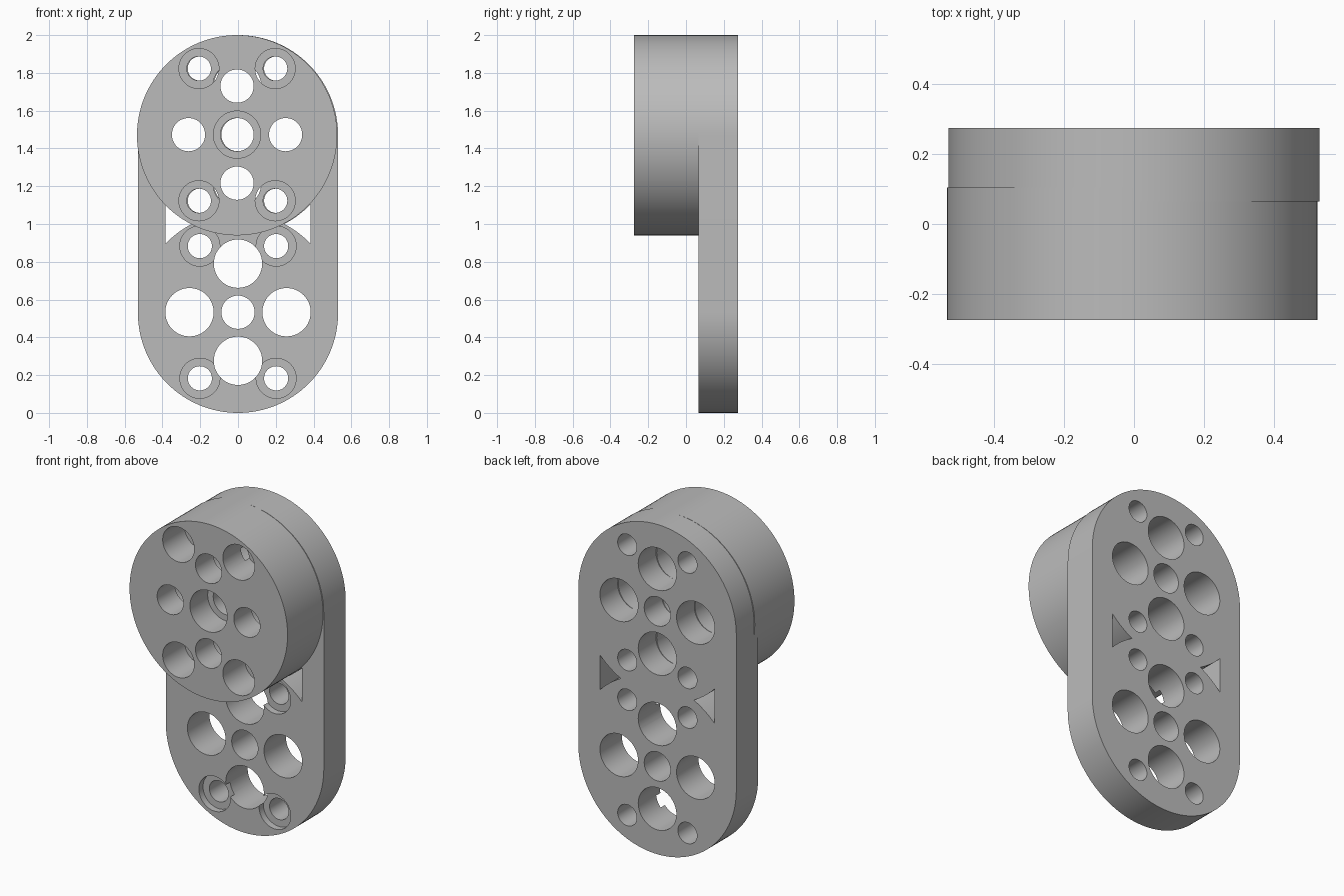
import bpy, bmesh, math

cube = bpy.data.objects.get("Cube")
if cube:
    bpy.data.objects.remove(cube, do_unlink=True)

grey = bpy.data.materials.new("light grey")
grey.use_nodes = True
COLOUR = (0.5, 0.5, 0.5, 1)
grey.diffuse_color = COLOUR
grey.node_tree.nodes["Principled BSDF"].inputs["Base Color"].default_value = COLOUR

FRONT, STEP, SEAT, BACK = -0.275, -0.105, 0.105, 0.275   # depths along y
PLATE_FRONT, BORE = 0.065, 0.04
R, LOW, HIGH = 0.53, 0.53, 1.47                          # end radius and centres
BIG, MID, SMALL, HEAD = 0.128, 0.088, 0.064, 0.106       # hole radii
SPREAD, BOLT_X, BOLT_Z = 0.257, 0.202, 0.35              # hole pattern


def prism(name, outline, y0, y1):
    """Extrude an (x, z) outline from y0 to y1."""
    bm = bmesh.new()
    face = bm.faces.new([bm.verts.new((x, y0, z)) for x, z in outline])
    out = bmesh.ops.extrude_face_region(bm, geom=[face])
    verts = [g for g in out["geom"] if isinstance(g, bmesh.types.BMVert)]
    bmesh.ops.translate(bm, verts=verts, vec=(0, y1 - y0, 0))
    bmesh.ops.recalc_face_normals(bm, faces=bm.faces)
    mesh = bpy.data.meshes.new(name)
    bm.to_mesh(mesh)
    bm.free()
    mesh.materials.append(grey)
    obj = bpy.data.objects.new(name, mesh)
    bpy.context.collection.objects.link(obj)
    return obj


def arc(x, z, r, start, end, n):
    angles = [math.radians(start + (end - start) * i / n) for i in range(n + 1)]
    return [(x + r * math.cos(a), z + r * math.sin(a)) for a in angles]


def cut(body, outline, y0, y1):
    """Subtract a prism from the body."""
    tool = prism("cutter", outline, y0, y1)
    tool.hide_render = True
    mod = body.modifiers.new("cut", "BOOLEAN")
    mod.operation, mod.solver, mod.object = "DIFFERENCE", "EXACT", tool
    bpy.context.view_layer.objects.active = body
    bpy.ops.object.modifier_apply(modifier=mod.name)
    bpy.data.objects.remove(tool, do_unlink=True)


def drill(body, x, z, r, y0, y1):
    cut(body, arc(x, z, r, 0, 360, 48)[:-1], y0, y1)


def cross(x, z):
    return [(x + SPREAD, z), (x - SPREAD, z), (x, z + SPREAD), (x, z - SPREAD)]


def bolts(x, z):
    return [(x + sx * BOLT_X, z + sz * BOLT_Z) for sx in (-1, 1) for sz in (-1, 1)]


def finish(obj):
    bpy.ops.object.select_all(action="DESELECT")
    obj.select_set(True)
    bpy.context.view_layer.objects.active = obj
    bpy.ops.object.shade_smooth_by_angle(angle=math.radians(30))


# Long back plate with rounded ends
plate = prism("back_plate", arc(0, HIGH, R, 0, 180, 64) + arc(0, LOW, R, 180, 360, 64),
              PLATE_FRONT, BACK)
for zc in (LOW + 0.003, HIGH + 0.003):
    drill(plate, 0, zc, MID, 0, 1)
    for x, z in cross(0, zc):
        drill(plate, x, z, BIG, 0, 1)
    for x, z in bolts(0, zc):
        drill(plate, x, z, SMALL, 0, 1)
        if zc < 1:
            drill(plate, x, z, HEAD, 0, PLATE_FRONT + BORE)

# Curved triangular windows at the waist
half = math.degrees(math.acos(0.385 / R))
tip = math.degrees(math.asin((1 - LOW) / R))
lower = arc(0, LOW, R, half, tip, 12)
upper = [(x, 2 - z) for x, z in reversed(lower[:-1])]
for side in (-1, 1):
    cut(plate, [(side * x, z) for x, z in lower + upper], 0, 1)
finish(plate)

# Thick round hub, stepped holes, seated into the plate
HX, HZ = -0.005, HIGH + 0.003
hub = prism("round_hub", arc(HX, HIGH, R, 0, 360, 128)[:-1], FRONT, SEAT)
drill(hub, HX, HZ, MID, -1, 1)
drill(hub, HX, HZ, 0.125, -1, STEP)
for x, z in cross(HX, HZ):
    drill(hub, x, z, MID, -1, 1)
    drill(hub, x, z, BIG, STEP, 1)
for x, z in bolts(HX, HZ):
    drill(hub, x, z, SMALL, -1, 1)
    drill(hub, x, z, HEAD, -1, STEP + BORE)
finish(hub)
